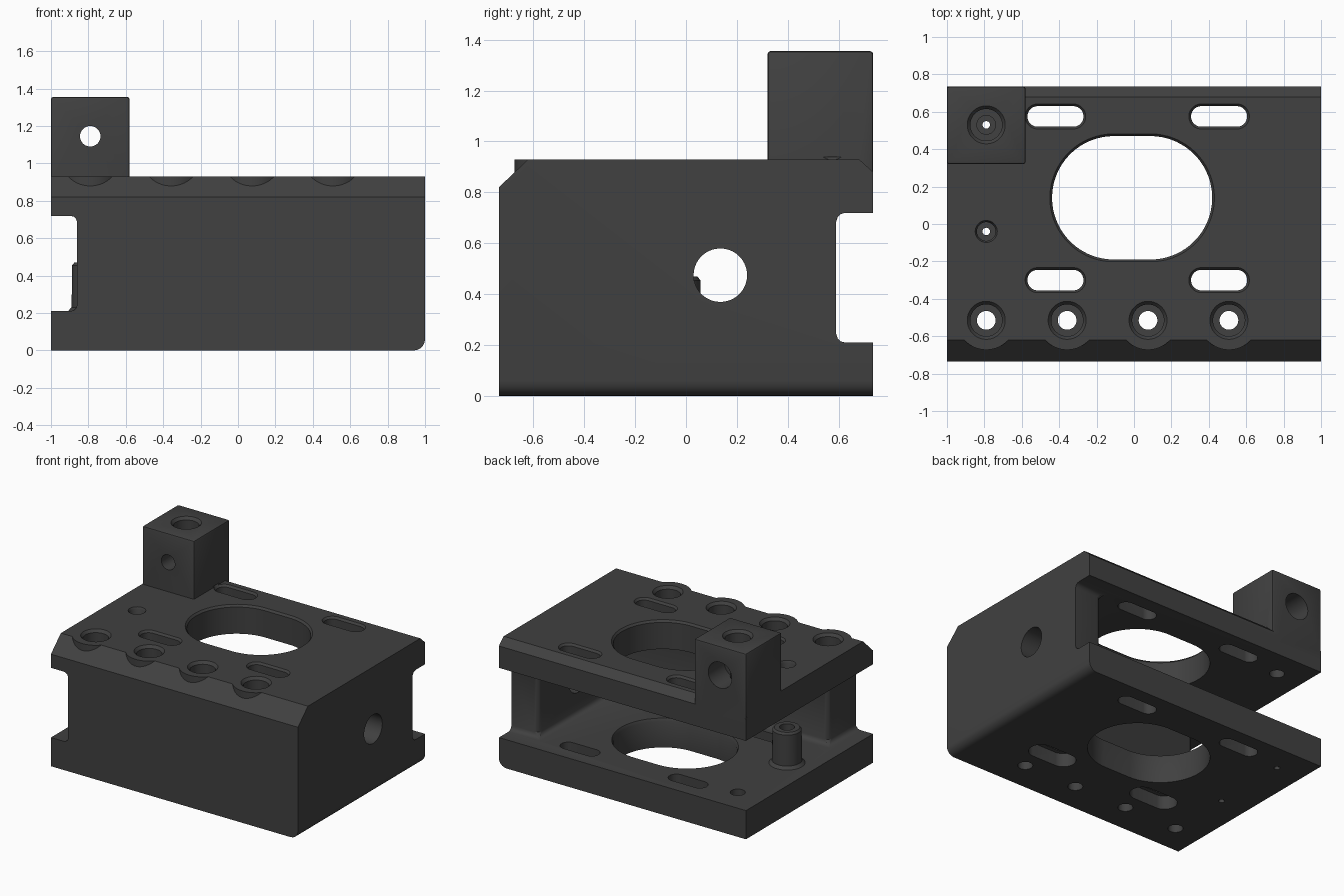
import bpy, bmesh, math
from mathutils import Matrix, Vector

cube = bpy.data.objects.get("Cube")
if cube:
    bpy.data.objects.remove(cube, do_unlink=True)

grey = bpy.data.materials.new("dark grey")
grey.use_nodes = True
colour = (0.052, 0.052, 0.052, 1)
grey.diffuse_color = colour
grey.node_tree.nodes["Principled BSDF"].inputs["Base Color"].default_value = colour


def finish(bm, name):
    bmesh.ops.recalc_face_normals(bm, faces=bm.faces)
    mesh = bpy.data.meshes.new(name)
    bm.to_mesh(mesh)
    bm.free()
    mesh.materials.append(grey)
    obj = bpy.data.objects.new(name, mesh)
    bpy.context.scene.collection.objects.link(obj)
    return obj


def prism(name, points, direction, bevel=0, segments=3, only=None):
    """Extrude a flat outline and optionally round its edges."""
    bm = bmesh.new()
    face = bm.faces.new([bm.verts.new(p) for p in points])
    moved = bmesh.ops.extrude_face_region(bm, geom=[face])["geom"]
    verts = [g for g in moved if isinstance(g, bmesh.types.BMVert)]
    bmesh.ops.translate(bm, verts=verts, vec=direction)
    bmesh.ops.recalc_face_normals(bm, faces=bm.faces)
    if bevel:
        edges = [e for e in bm.edges if only is None or all(only(v.co) for v in e.verts)]
        bmesh.ops.bevel(bm, geom=edges, offset=bevel, segments=segments,
                        profile=0.5, affect='EDGES')
    return finish(bm, name)


def bore(name, levels, loc, half=0, axis='Z', sides=48):
    """Stack round or slot-shaped rings given as (radius, height)."""
    bm = bmesh.new()
    rings = []
    for r, h in levels:
        ring = []
        for i in range(sides):
            a = 2 * math.pi * (i + 0.5) / sides
            c = math.cos(a)
            ring.append(bm.verts.new((r * c + math.copysign(half, c), r * math.sin(a), h)))
        rings.append(ring)
    for low, high in zip(rings, rings[1:]):
        for i in range(sides):
            j = (i + 1) % sides
            bm.faces.new((low[i], low[j], high[j], high[i]))
    bm.faces.new(rings[0])
    bm.faces.new(rings[-1])
    turn = Matrix.Identity(4)
    if axis != 'Z':
        way = Vector((1, 0, 0)) if axis == 'X' else Vector((0, 1, 0))
        turn = way.to_track_quat('Z', 'Y').to_matrix().to_4x4()
    bm.transform(Matrix.Translation(loc) @ turn)
    return finish(bm, name)


def combine(obj, tool, operation='DIFFERENCE'):
    """Apply a boolean and throw the tool away."""
    mod = obj.modifiers.new("combine", 'BOOLEAN')
    mod.operation, mod.solver, mod.object = operation, 'EXACT', tool
    graph = bpy.context.evaluated_depsgraph_get()
    mesh = bpy.data.meshes.new_from_object(obj.evaluated_get(graph))
    obj.modifiers.clear()
    obj.data = mesh
    bpy.data.objects.remove(tool, do_unlink=True)


# Main block: chamfered side outline with one rounded lower edge
D, TOP = 0.735, 0.93
outline = [(-D, 0), (D, 0), (D, 0.88), (0.68, TOP), (-0.62, TOP), (-D, 0.82)]
body = prism("mount_body", [(-1, y, z) for y, z in outline], (2, 0, 0), 0.06, 5,
             lambda p: p.x > 0.9 and p.z < 0.01)

# Open space between the plates, leaving a front wall and one side wall
space = [(-1.3, -1.1), (-0.86, -1.1), (-0.86, -0.42), (0.78, -0.42),
         (0.78, 0.59), (1.3, 0.59), (1.3, 1.1), (-1.3, 1.1)]
combine(body, prism("space_cutter", [(x, y, 0.21) for x, y in space], (0, 0, 0.51), 0.035))

# Corner tower
x0, x1, y0 = -1, -0.58, 0.32
tower = prism("tower", [(x0, y0, 0.8), (x1, y0, 0.8), (x1, D, 0.8), (x0, D, 0.8)],
              (0, 0, 0.555), 0.012, 2)
combine(body, tower, 'UNION')

# Round lobes around the front screw holes
screws = [-0.79 + 0.4325 * i for i in range(4)]
for x in screws:
    combine(body, bore("lobe", [(0.158, 0.85), (0.158, TOP)], (x, -0.515, 0)), 'UNION')

# Hollow boss standing on the lower plate
combine(body, bore("boss", [(0.12, 0.19), (0.12, 0.21), (0.1, 0.23), (0.097, 0.455),
                            (0.085, 0.47)], (-0.79, -0.04, 0)), 'UNION')

# Front screw holes with counterbores
for x in screws:
    combine(body, bore("screw_cutter", [(0.05, -0.1), (0.05, 0.84), (0.085, 0.84),
                                        (0.085, 0.91), (0.11, 0.94)], (x, -0.515, 0)))

# Large oval opening through both plates
combine(body, bore("oval_cutter", [(0.335, -0.1), (0.33, 0.01), (0.33, 0.19), (0.345, 0.22),
                                   (0.33, 0.3), (0.33, 0.915), (0.35, 0.94)],
                   (-0.01, 0.14, 0), 0.098, sides=80))

# Slots, with the front pair widened underneath
for x in (-0.42, 0.455):
    for y, under in ((0.575, 0.055), (-0.3, 0.085)):
        levels = [(under, -0.1), (under, 0.1)]
        levels += [(0.055, 0.101), (0.055, 0.915), (0.075, 0.94)]
        combine(body, bore("slot_cutter", levels, (x, y, 0), 0.095))

# Small stepped holes through the boss and the tower
combine(body, bore("boss_cutter", [(0.02, -0.1), (0.02, 0.05), (0.05, 0.05), (0.05, 0.915),
                                   (0.065, 0.94)], (-0.79, -0.04, 0)))
combine(body, bore("tower_cutter", [(0.02, -0.1), (0.02, 0.05), (0.05, 0.05), (0.05, 1.26),
                                    (0.085, 1.26), (0.085, 1.335), (0.11, 1.365)],
                   (-0.79, 0.53, 0)))

# Cross hole in the tower, wider at the back
combine(body, bore("cross_cutter", [(0.055, 0.2), (0.055, 0.55), (0.095, 0.55), (0.095, 0.8)],
                   (-0.79, 0, 1.145), axis='Y'))

# Round hole in the side wall
combine(body, bore("side_cutter", [(0.105, 0.6), (0.105, 1.1)], (0, 0.135, 0.475), axis='X'))

# Smooth the round surfaces and keep the edges crisp
bpy.ops.object.select_all(action='DESELECT')
body.select_set(True)
bpy.context.view_layer.objects.active = body
bpy.ops.object.shade_smooth_by_angle(angle=math.radians(32))
